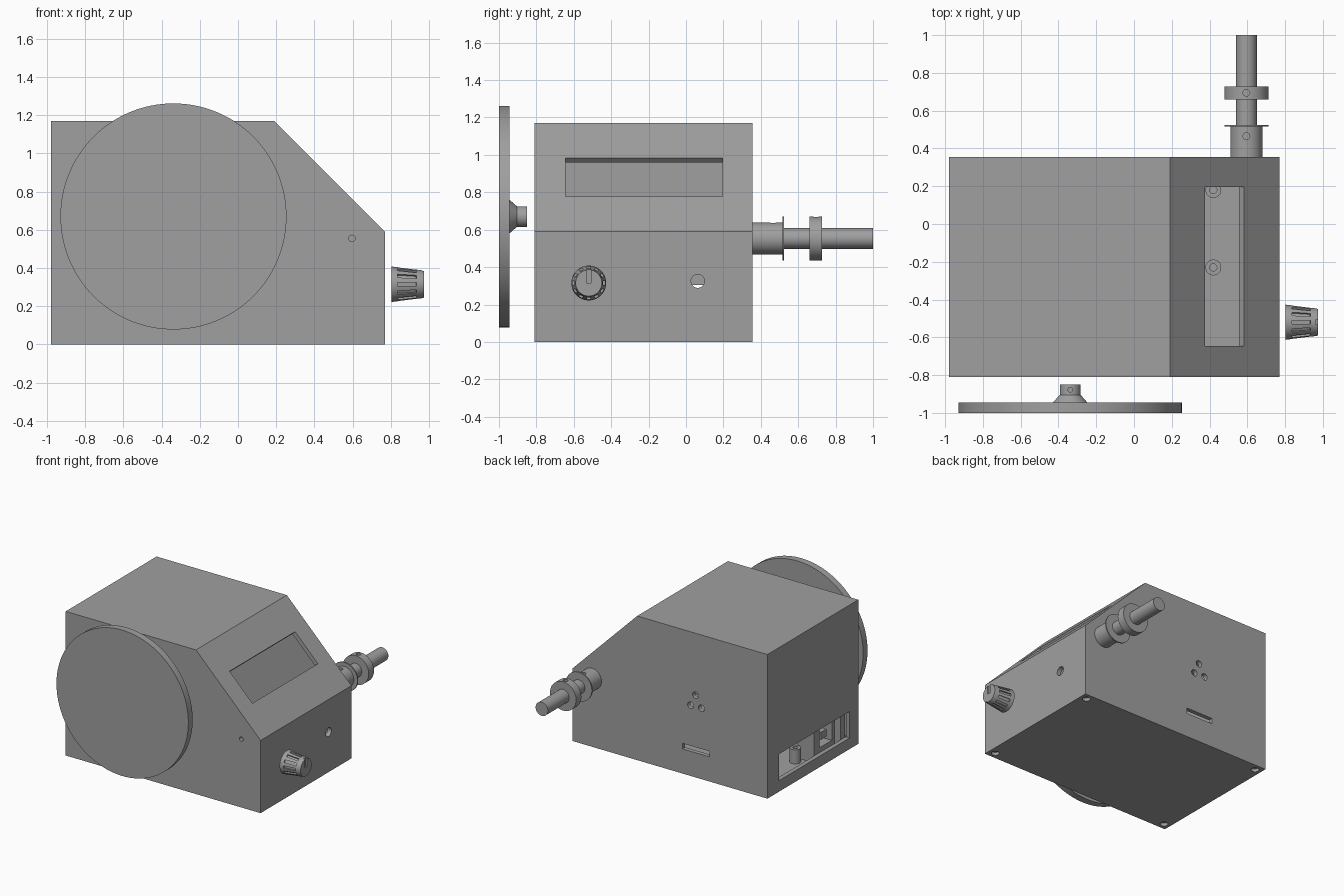
import bpy, bmesh, math
from mathutils import Vector, Matrix

if "Cube" in bpy.data.objects:
    bpy.data.objects.remove(bpy.data.objects["Cube"])

grey = bpy.data.materials.new("plain grey")
grey.diffuse_color = (0.35, 0.35, 0.35, 1)
grey.use_nodes = True
grey.node_tree.nodes["Principled BSDF"].inputs["Base Color"].default_value = grey.diffuse_color


def add_box(bm, lo, hi, rot=None):
    lo, hi = Vector(lo), Vector(hi)
    m = Matrix.Translation((lo + hi) / 2)
    if rot:
        m = m @ rot
    bmesh.ops.create_cube(bm, size=1, matrix=m @ Matrix.Diagonal((*(hi - lo), 1)))


def add_lathe(bm, profile, origin, axis, segs=64):
    """Solid of revolution from (distance, radius) points along an axis."""
    q = Vector((0, 0, 1)).rotation_difference(Vector(axis)).to_matrix()
    rings = []
    for t, r in profile:
        rings.append([bm.verts.new(Vector(origin) + q @ Vector(
            (r * math.cos(a), r * math.sin(a), t)))
            for a in (2 * math.pi * i / segs for i in range(segs))])
    for a, b in zip(rings, rings[1:]):
        for i in range(segs):
            j = (i + 1) % segs
            bm.faces.new((a[i], a[j], b[j], b[i]))
    bm.faces.new(rings[0][::-1])
    bm.faces.new(rings[-1])


def add_cyl(bm, origin, axis, length, r, segs=32):
    add_lathe(bm, [(0, r), (length, r)], origin, axis, segs)


def add_prism(bm, profile, y0, y1):
    """Extrude an (x, z) outline along y."""
    f = bm.faces.new([bm.verts.new((x, y0, z)) for x, z in profile])
    ext = bmesh.ops.extrude_face_region(bm, geom=[f])
    bmesh.ops.translate(bm, vec=(0, y1 - y0, 0),
                        verts=[v for v in ext["geom"] if isinstance(v, bmesh.types.BMVert)])


def to_object(name, bm):
    bmesh.ops.recalc_face_normals(bm, faces=bm.faces)
    me = bpy.data.meshes.new(name)
    bm.to_mesh(me)
    bm.free()
    me.materials.append(grey)
    ob = bpy.data.objects.new(name, me)
    bpy.context.collection.objects.link(ob)
    return ob


def cut(ob, bm):
    """Subtract the solids in bm from ob and discard the cutter."""
    tool = to_object("cutter", bm)
    mod = ob.modifiers.new("cut", "BOOLEAN")
    mod.object, mod.operation, mod.solver = tool, "DIFFERENCE", "EXACT"
    mod.use_self = True
    dg = bpy.context.evaluated_depsgraph_get()
    me = bpy.data.meshes.new_from_object(ob.evaluated_get(dg))
    ob.modifiers.clear()
    ob.data = me
    bpy.data.objects.remove(tool)


X, Y, Z = (1, 0, 0), (0, 1, 0), (0, 0, 1)
W = 0.035  # wall thickness

# Hollow case with sloped control face
bm = bmesh.new()
add_prism(bm, [(-.98, 0), (.77, 0), (.77, .59), (.19, 1.17), (-.98, 1.17)], -.81, .355)
case = to_object("case", bm)
k = W * 0.414
bm = bmesh.new()
add_prism(bm, [(-.98 + W, W), (.77 - W, W), (.77 - W, .59 - k),
               (.19 - k, 1.17 - W), (-.98 + W, 1.17 - W)], -.81 + W, .355 - W)
cut(case, bm)

# Openings in the case
bm = bmesh.new()
add_box(bm, (.4775 - .06, -.645, .88 - .145), (.4775 + .06, .195, .88 + .145),
        Matrix.Rotation(-math.pi / 4, 4, "Y"))             # display window
add_cyl(bm, (.70, .063, .325), X, .15, .036)               # side hole
add_cyl(bm, (.597, -.85, .555), Y, .1, .017)               # front hole
for x, z in [(-.334, .667), (-.29, .574), (-.388, .575)]:  # rear holes
    add_cyl(bm, (x, .28, z), Y, .12, .027)
add_box(bm, (-.46, .28, .2), (-.217, .4, .245))            # rear slot
add_box(bm, (-1.05, -.70, .09), (-.9, .21, .305))          # connector opening
corners = [(x, y) for x in (-.925, .715) for y in (-.755, .30)]
for x, y in corners:                                       # foot screw recesses
    add_cyl(bm, (x, y, -.02), Z, .045, .03)
cut(case, bm)

# Inner posts under the foot screws
bm = bmesh.new()
for x, y in corners:
    add_cyl(bm, (x, y, W - .005), Z, .045, .018)
to_object("corner_posts", bm)

# Circuit board standoffs on the case floor
bm = bmesh.new()
for x in (-.82, .42):
    for y in (-.23, .18):
        add_cyl(bm, (x, y, W - .005), Z, .12, .042)
standoffs = to_object("standoffs", bm)
bm = bmesh.new()
for x in (-.82, .42):
    for y in (-.23, .18):
        add_cyl(bm, (x, y, .08), Z, .1, .019)
cut(standoffs, bm)

# Socket block behind the connector opening
bm = bmesh.new()
add_box(bm, (-.945, -.56, W - .005), (-.80, -.29, .33))
socket = to_object("socket_block", bm)
bm = bmesh.new()
add_box(bm, (-1, -.52, .13), (-.84, -.36, .28))
cut(socket, bm)
bm = bmesh.new()
add_box(bm, (-.93, -.475, .175), (-.83, -.405, .235))
to_object("socket_tongue", bm)
bm = bmesh.new()
add_box(bm, (-.945, -.69, W - .005), (-.80, -.63, .33))
to_object("switch_block", bm)

# Large front disc with conical hub
bm = bmesh.new()
add_lathe(bm, [(0, .592), (.056, .592), (.056, .09), (.096, .055), (.15, .055)],
          (-.338, -1, .67), Y, 128)
disc = to_object("front_disc", bm)
bm = bmesh.new()
add_cyl(bm, (-.338, -.93, .67), Y, .1, .026)
cut(disc, bm)
bm = bmesh.new()
add_cyl(bm, (-.338, -.878, .67), Z, .1, .012, 16)
cut(disc, bm)

# Tapered control knob with grooves and pointer slit
KY, KZ = -.52, .315
bm = bmesh.new()
add_lathe(bm, [(0, .093), (.16, .073), (.172, .07)], (.803, KY, KZ), X, 64)
knob = to_object("control_knob", bm)
bm = bmesh.new()
for i in range(12):
    a = math.radians(30 * i)
    rot = Matrix.Rotation(a, 4, "X")
    m = (Matrix.Translation((.885, KY, KZ)) @ rot @ Matrix.Translation((0, 0, .084))
         @ Matrix.Rotation(math.radians(7), 4, "Y") @ Matrix.Diagonal((.10, .02, .026, 1)))
    bmesh.ops.create_cube(bm, size=1, matrix=m)
add_box(bm, (.962, KY - .013, KZ), (1.0, KY + .013, KZ + .08))
add_cyl(bm, (.78, KY, KZ), X, .1, .035)
cut(knob, bm)

# Rear shaft with bushing, flange and collar
SX, SZ = .595, .553
bm = bmesh.new()
add_lathe(bm, [(0, .085), (.16, .085), (.16, .117), (.17, .117), (.17, .055), (.305, .055),
               (.305, .117), (.372, .117), (.372, .055), (.645, .055)], (SX, .355, SZ), Y, 64)
shaft = to_object("rear_shaft", bm)
bm = bmesh.new()
add_cyl(bm, (SX, .465, SZ + .055), Z, .1, .018, 24)
add_cyl(bm, (SX, .695, SZ + .06), Z, .1, .018, 24)
cut(shaft, bm)

# Smooth round walls, keep corners sharp
for ob in bpy.context.collection.objects:
    ob.data.polygons.foreach_set("use_smooth", [True] * len(ob.data.polygons))
    ob.data.set_sharp_from_angle(angle=math.radians(25))
